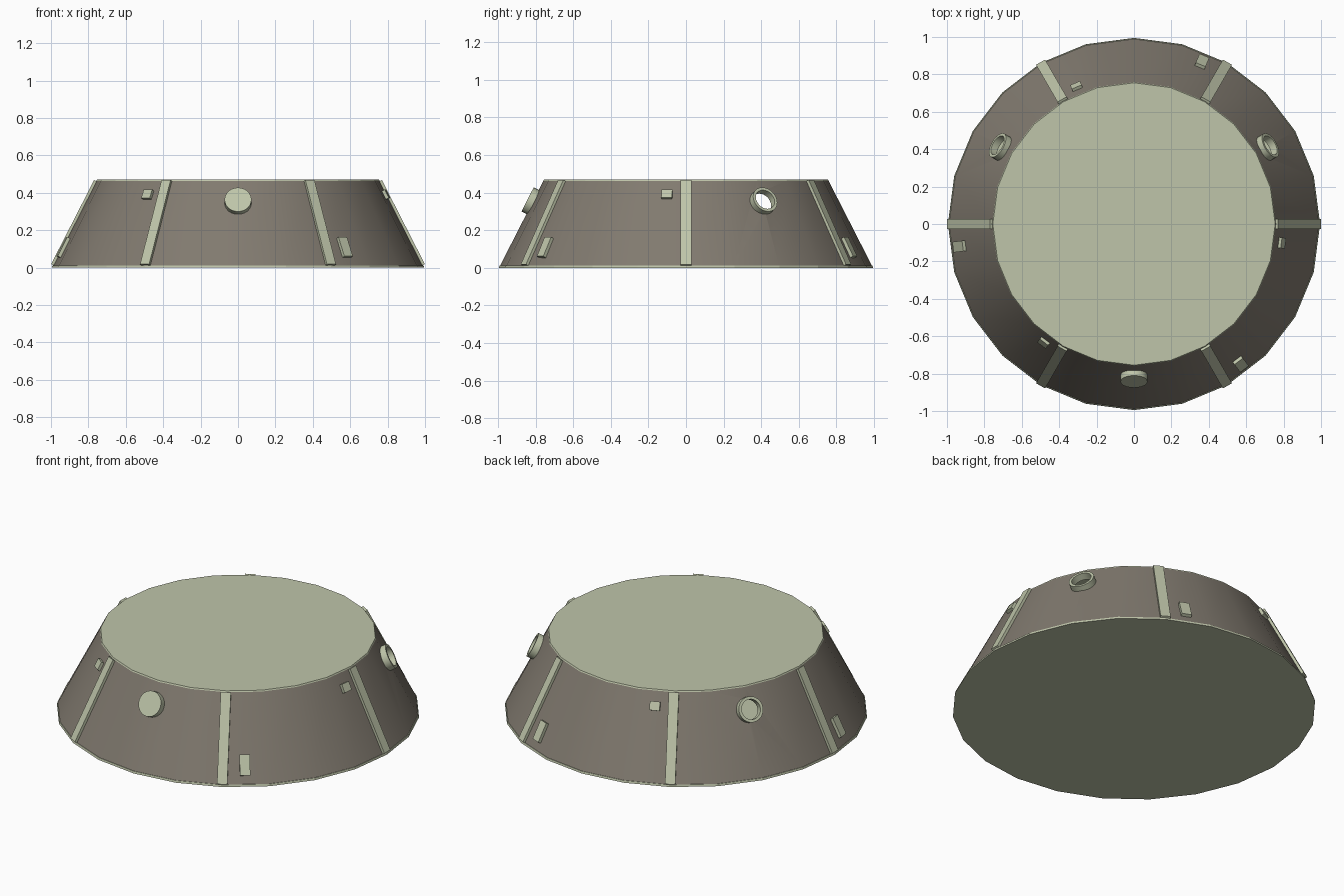
import bpy, bmesh, math
from mathutils import Matrix, Vector

if "Cube" in bpy.data.objects:
    bpy.data.objects.remove(bpy.data.objects["Cube"])


def material(name, rgb):
    m = bpy.data.materials.new(name)
    m.diffuse_color = (*rgb, 1)
    m.use_nodes = True
    m.node_tree.nodes["Principled BSDF"].inputs["Base Color"].default_value = m.diffuse_color
    return m


PALE = material("pale_green", (0.52, 0.56, 0.40))
BROWN = material("grey_brown", (0.22, 0.195, 0.16))

SLOPE = 0.511


def radius(z):
    return 0.995 - SLOPE * z


def wall_frame(deg, z):
    """Frame on the sloped wall: x along the wall, y up the slope, z outward."""
    a = math.radians(deg)
    out = Vector((math.cos(a), math.sin(a), 0))
    t = Vector((-math.sin(a), math.cos(a), 0))
    u = (Vector((0, 0, 1)) - SLOPE * out).normalized()
    n = t.cross(u)
    m = Matrix((t, u, n)).transposed().to_4x4()
    m.translation = out * radius(z) + Vector((0, 0, z))
    return m


def finish(bm, name, mat, matrix=None, smooth=True):
    bmesh.ops.recalc_face_normals(bm, faces=bm.faces)
    me = bpy.data.meshes.new(name)
    if matrix:
        bm.transform(matrix)
    bm.to_mesh(me)
    bm.free()
    ob = bpy.data.objects.new(name, me)
    bpy.context.collection.objects.link(ob)
    me.materials.append(mat)
    if smooth:
        smooth_object(ob)
    return ob


def smooth_object(ob):
    bpy.ops.object.select_all(action='DESELECT')
    ob.select_set(True)
    bpy.context.view_layer.objects.active = ob
    bpy.ops.object.shade_smooth_by_angle(angle=math.radians(30))


def lathe(name, profile, segs, mat, matrix=None, ring=False, smooth=True):
    """Turn (radius, height) points round z; ring joins the profile, otherwise ends are capped."""
    bm = bmesh.new()
    loops = []
    for r, z in profile:
        loops.append([bm.verts.new((r * math.cos(2 * math.pi * i / segs),
                                    r * math.sin(2 * math.pi * i / segs), z))
                      for i in range(segs)])
    pairs = list(zip(loops, loops[1:]))
    if ring:
        pairs.append((loops[-1], loops[0]))
    else:
        bm.faces.new(loops[0])
        bm.faces.new(loops[-1])
    for a, b in pairs:
        for i in range(segs):
            j = (i + 1) % segs
            bm.faces.new((a[i], a[j], b[j], b[i]))
    return finish(bm, name, mat, matrix, smooth)


def plate(name, deg, z, width, length, inner, outer):
    """Box lying on the sloped wall."""
    bm = bmesh.new()
    bmesh.ops.create_cube(bm, size=1)
    bmesh.ops.scale(bm, vec=(width, length, outer - inner), verts=bm.verts)
    bmesh.ops.translate(bm, vec=(0, 0, (inner + outer) / 2), verts=bm.verts)
    return finish(bm, name, PALE, wall_frame(deg, z), False)


# Hollow sloped wall, base plate and top plate
Z0, Z1, T = 0.012, 0.463, 0.01
wall = lathe("wall", [(radius(Z0), Z0), (radius(Z1), Z1),
                      (radius(Z1) - T, Z1), (radius(Z0) - T, Z0)],
             24, BROWN, ring=True, smooth=False)
lathe("base_plate", [(0.995, 0), (0.992, Z0)], 24, PALE, smooth=False)
lathe("top_plate", [(radius(Z1), Z1), (radius(0.47), 0.47)], 24, PALE, smooth=False)

# Two open portholes cut through the wall, each with a ring
for deg, side in ((30, "right"), (150, "left")):
    frame = wall_frame(deg, 0.35)
    cutter = lathe("porthole_cutter", [(0.058, -0.08), (0.058, 0.08)], 24, BROWN, frame, smooth=False)
    cutter.hide_render = True
    mod = wall.modifiers.new("porthole", 'BOOLEAN')
    mod.operation = 'DIFFERENCE'
    mod.solver = 'EXACT'
    mod.object = cutter
    bpy.context.view_layer.objects.active = wall
    bpy.ops.object.modifier_apply(modifier=mod.name)
    bpy.data.objects.remove(cutter)
    lathe("porthole_ring_" + side, [(0.072, -0.012), (0.072, 0.03), (0.056, 0.03), (0.056, -0.012)],
          24, PALE, frame, ring=True)
smooth_object(wall)

# Closed round hatch at the front
lathe("front_hatch", [(0.072, -0.008), (0.072, 0.03)], 24, PALE, wall_frame(-90, 0.35))

# Six ribs running up the wall
for k in range(6):
    plate(f"rib_{k + 1}", 60 * k, 0.238, 0.056, 0.505, -0.012, 0.012)

# Alternating small upper plates and tall lower plates beside the ribs
for k in range(3):
    plate(f"small_plate_{k + 1}", -7.3 + 120 * k, 0.39, 0.057, 0.05, -0.018, 0.011)
    plate(f"tall_plate_{k + 1}", 67.3 + 120 * k, 0.108, 0.057, 0.115, -0.018, 0.011)
